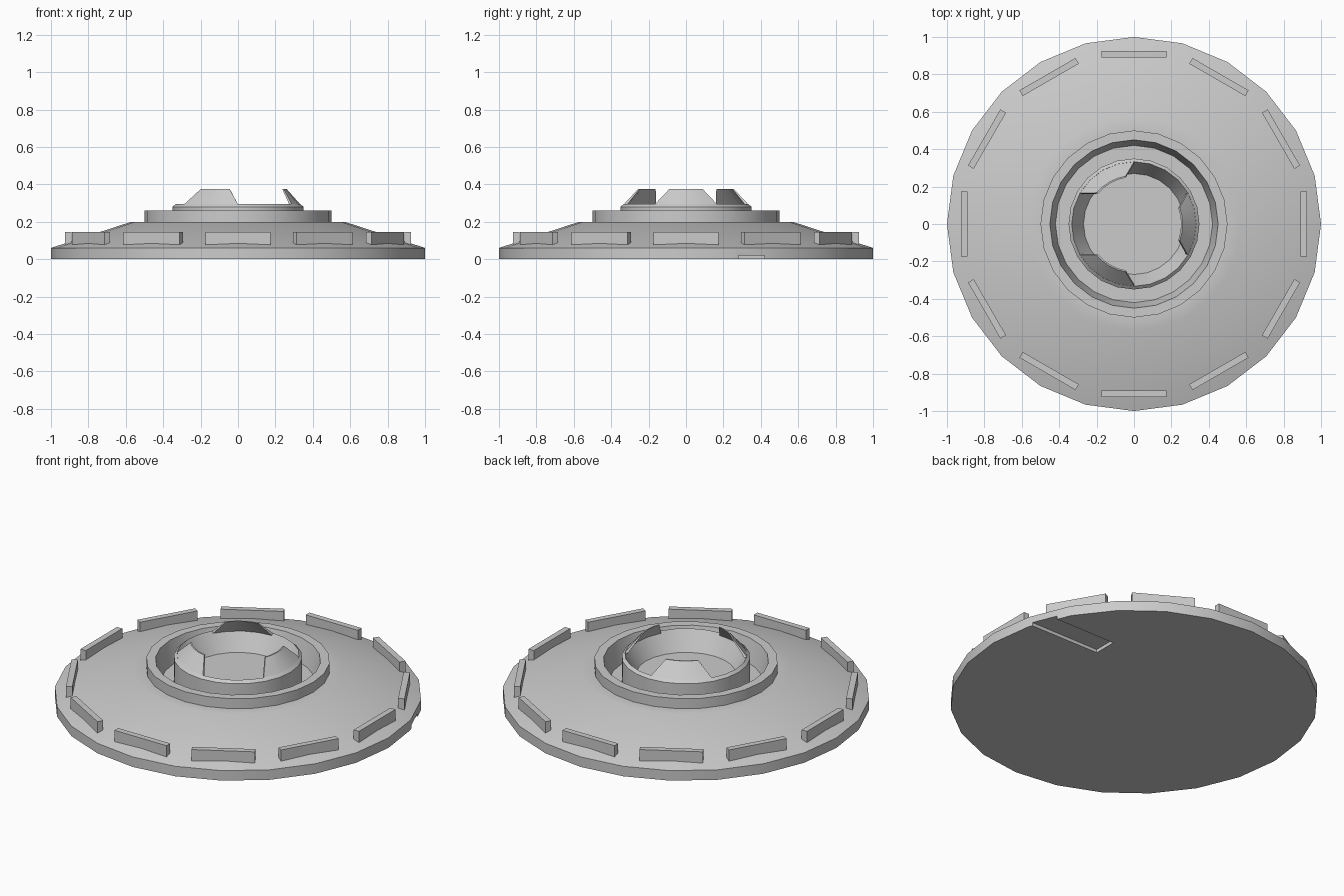
import bpy, bmesh
from math import sin, cos, radians, pi
from mathutils import Matrix, Vector

if "Cube" in bpy.data.objects:
    bpy.data.objects.remove(bpy.data.objects["Cube"])

SIDES = 24

# Single plain grey
grey = bpy.data.materials.new("light_grey")
grey.use_nodes = True
COLOUR = (0.6, 0.6, 0.6, 1)
grey.diffuse_color = COLOUR
grey.node_tree.nodes["Principled BSDF"].inputs["Base Color"].default_value = COLOUR


def finish(name, bm, smooth=True):
    bmesh.ops.remove_doubles(bm, verts=bm.verts, dist=1e-5)
    bmesh.ops.recalc_face_normals(bm, faces=bm.faces)
    mesh = bpy.data.meshes.new(name)
    bm.to_mesh(mesh)
    bm.free()
    obj = bpy.data.objects.new(name, mesh)
    bpy.context.collection.objects.link(obj)
    mesh.materials.append(grey)
    if smooth:
        shade(obj)
    return obj


def select(obj):
    bpy.ops.object.select_all(action='DESELECT')
    obj.select_set(True)
    bpy.context.view_layer.objects.active = obj


def shade(obj):
    select(obj)
    bpy.ops.object.shade_smooth_by_angle(angle=radians(25))


def lathe(name, profile, smooth=True):
    """Spin a radius/height profile that starts and ends on the axis."""
    bm = bmesh.new()
    verts = [bm.verts.new((r, 0, z)) for r, z in profile]
    edges = [bm.edges.new(pair) for pair in zip(verts, verts[1:])]
    bmesh.ops.spin(bm, geom=verts + edges, axis=(0, 0, 1), cent=(0, 0, 0),
                   angle=2 * pi, steps=SIDES, use_merge=True)
    return finish(name, bm, smooth)


def box(name, low, high, turn=0):
    low, high = Vector(low), Vector(high)
    bm = bmesh.new()
    size = Matrix.Diagonal((high - low).to_4d())
    bmesh.ops.create_cube(bm, size=1, matrix=Matrix.Rotation(turn, 4, 'Z')
                          @ Matrix.Translation((low + high) / 2) @ size)
    return finish(name, bm, False)


# Wide disc with a raised collar and a channel inside it
disc = lathe("disc_base", [(0, 0), (1, 0), (1, 0.06), (0.57, 0.2), (0.5, 0.2),
                           (0.5, 0.26), (0.45, 0.26), (0.42, 0.13), (0, 0.13)], False)

# Shallow slot under the disc, open at the rim
cutter = box("slot_cutter", (0.5, 0.28, -0.1), (1.2, 0.42, 0.02))
cutter.hide_render = True
cut = disc.modifiers.new("slot", 'BOOLEAN')
cut.operation = 'DIFFERENCE'
cut.solver = 'EXACT'
cut.object = cutter
select(disc)
bpy.ops.object.modifier_apply(modifier=cut.name)
bpy.data.objects.remove(cutter)
shade(disc)

# Central cup with a sloping inner wall
lathe("center_cup", [(0, 0.12), (0.35, 0.12), (0.35, 0.28), (0.333, 0.295),
                     (0.27, 0.18), (0, 0.18)])


def claw(name, middle):
    """Curved tab that leans inward and narrows toward its top."""
    steps = 4
    bm = bmesh.new()
    rows = []
    for r, z, half in ((0.333, 0.293, 30), (0.26, 0.375, 20),
                       (0.252, 0.375, 20), (0.32, 0.285, 30)):
        angles = [radians(middle - half + 2 * half * i / steps) for i in range(steps + 1)]
        rows.append([bm.verts.new((r * cos(a), r * sin(a), z)) for a in angles])
    for a, b in zip(rows, rows[1:] + rows[:1]):
        for i in range(steps):
            bm.faces.new((a[i], a[i + 1], b[i + 1], b[i]))
    for end in (0, -1):
        bm.faces.new([row[end] for row in rows])
    finish(name, bm)


for n in range(3):
    claw(f"claw_{n + 1}", 120 * n)

# Ring of upright blocks around the rim
for n in range(12):
    box(f"rim_block_{n + 1}", (0.89, -0.173, 0.075), (0.925, 0.173, 0.145), radians(30 * n))
